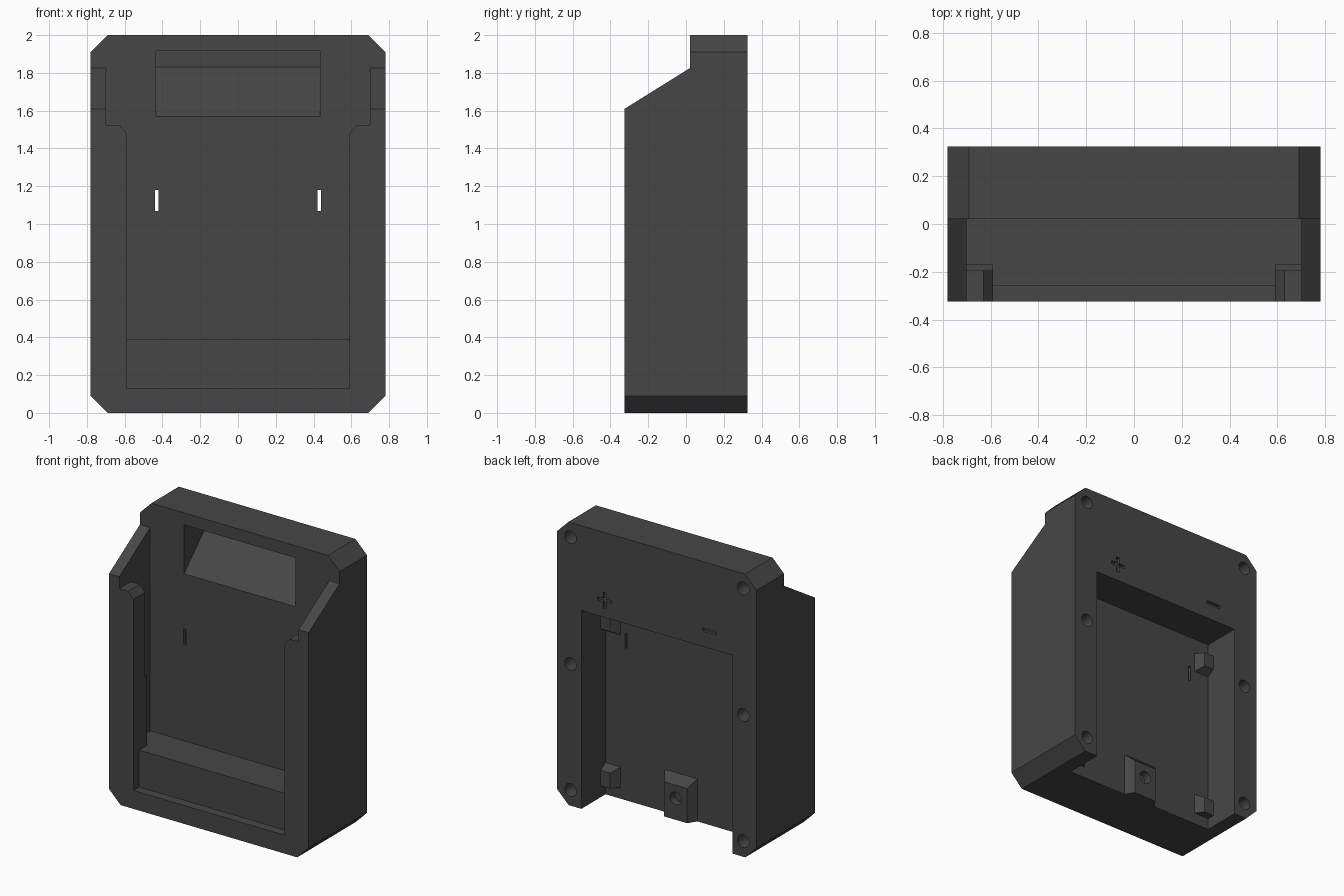
import bpy, bmesh, math
from mathutils import Vector

if "Cube" in bpy.data.objects:
    bpy.data.objects.remove(bpy.data.objects["Cube"])

plastic = bpy.data.materials.new("charcoal_plastic")
plastic.diffuse_color = (0.062, 0.062, 0.062, 1)
plastic.use_nodes = True
plastic.node_tree.nodes["Principled BSDF"].inputs["Base Color"].default_value = plastic.diffuse_color


def finish(name, bm):
    bmesh.ops.recalc_face_normals(bm, faces=bm.faces)
    me = bpy.data.meshes.new(name)
    bm.to_mesh(me)
    bm.free()
    ob = bpy.data.objects.new(name, me)
    bpy.context.collection.objects.link(ob)
    me.materials.append(plastic)
    return ob


def prism(name, pts, axis, lo, hi):
    """Extrude a 2D outline: axis 'y' takes (x, z) points, axis 'x' takes (y, z)."""
    def place(p, d):
        return Vector((p[0], d, p[1])) if axis == 'y' else Vector((d, p[0], p[1]))
    bm = bmesh.new()
    a = [bm.verts.new(place(p, lo)) for p in pts]
    b = [bm.verts.new(place(p, hi)) for p in pts]
    n = len(pts)
    bm.faces.new(a)
    bm.faces.new(b[::-1])
    for i in range(n):
        bm.faces.new((a[i], a[(i + 1) % n], b[(i + 1) % n], b[i]))
    return finish(name, bm)


def box(name, x0, x1, y0, y1, z0, z1):
    return prism(name, [(x0, z0), (x1, z0), (x1, z1), (x0, z1)], 'y', y0, y1)


def frustum(name, base, top, y0, y1):
    """Tapered block; base and top are (x0, x1, z0, z1) rectangles at y0 and y1."""
    bm = bmesh.new()
    rings = []
    for (x0, x1, z0, z1), y in ((base, y0), (top, y1)):
        rings.append([bm.verts.new((x, y, z))
                      for x, z in ((x0, z0), (x1, z0), (x1, z1), (x0, z1))])
    a, b = rings
    bm.faces.new(a)
    bm.faces.new(b[::-1])
    for i in range(4):
        j = (i + 1) % 4
        bm.faces.new((a[i], a[j], b[j], b[i]))
    return finish(name, bm)


def drill(name, x, z, r, y0, y1):
    pts = [(x + r * math.cos(math.tau * i / 24), z + r * math.sin(math.tau * i / 24))
           for i in range(24)]
    return prism(name, pts, 'y', y0, y1)


def combine(target, tool, op='DIFFERENCE'):
    mod = target.modifiers.new("cut", 'BOOLEAN')
    mod.operation, mod.solver, mod.object = op, 'EXACT', tool
    bpy.context.view_layer.objects.active = target
    bpy.ops.object.modifier_apply(modifier=mod.name)
    bpy.data.objects.remove(tool, do_unlink=True)


# Housing: chamfered front outline limited by the stepped side outline
W, D, H, C = 0.78, 0.325, 2.0, 0.09
outline = [(-W + C, 0), (W - C, 0), (W, C), (W, H - C),
           (W - C, H), (-W + C, H), (-W, H - C), (-W, C)]
body = prism("housing", outline, 'y', -D, D)
side = [(-0.325, -0.1), (0.5, -0.1), (0.5, 2.1), (0.02, 2.1), (0.02, 1.825), (-0.325, 1.61)]
combine(body, prism("side_outline", side, 'x', -1, 1), 'INTERSECT')

# Front bay: open top, wide channels behind the rails, rail opening, sill step
combine(body, box("bay_top", -0.70, 0.70, -0.5, 0.02, 1.525, 2.2))
combine(body, prism("bay_channel", [(-0.17, 0.39), (0.02, 0.39), (0.02, 1.6),
                                    (-0.195, 1.6), (-0.195, 0.88), (-0.17, 0.88)],
                    'x', -0.70, 0.70))
opening = [(-0.59, 0.39), (0.59, 0.39), (0.59, 1.48), (0.63, 1.525), (0.63, 1.6),
           (-0.63, 1.6), (-0.63, 1.525), (-0.59, 1.48)]
combine(body, prism("rail_opening", opening, 'y', -0.5, -0.1))
combine(body, box("sill_step", -0.59, 0.59, -0.5, -0.26, 0.13, 0.5))

# Sloped latch pocket
combine(body, prism("latch_pocket", [(-0.03, 1.57), (0.02, 1.57), (0.285, 1.83),
                                     (0.285, 1.915), (-0.03, 1.915)], 'x', -0.435, 0.435))

# Rear bay, open at the bottom
combine(body, box("rear_bay", -0.59, 0.59, 0.055, 0.5, -0.2, 1.40))

for s in (-1, 1):
    # Contact slots and screw holes
    combine(body, box("slot", s * 0.43 - 0.009, s * 0.43 + 0.009, -0.05, 0.15, 1.07, 1.18))
    for z in (0.11, 1.0, 1.895):
        combine(body, drill("screw_hole", s * 0.675, z, 0.045, 0.14, 0.5))
    # Engraved horizontal bars of the polarity marks
    combine(body, box("bar", s * 0.41 - 0.055, s * 0.41 + 0.055, 0.305, 0.5, 1.508, 1.532))
combine(body, box("upright_bar", 0.398, 0.422, 0.305, 0.5, 1.465, 1.575))

# Corner stops in the rear bay
for s, side_name in ((-1, "left"), (1, "right")):
    for level, z0, z1, t0, t1 in (("lower", 0.08, 0.23, 0.08, 0.19),
                                  ("upper", 1.15, 1.29, 1.19, 1.29)):
        xb = sorted((s * 0.465, s * 0.60))
        xt = sorted((s * 0.515, s * 0.60))
        frustum(level + "_stop_" + side_name, (*xb, z0, z1), (*xt, t0, t1), 0.045, 0.11)

# Central screw boss
boss = frustum("screw_boss", (-0.13, 0.13, 0.0, 0.305), (-0.09, 0.09, 0.0, 0.245), 0.05, 0.115)
combine(boss, drill("boss_hole", 0, 0.15, 0.045, 0.06, 0.3))

# Smooth only the round holes
for ob in (body, boss):
    bpy.ops.object.select_all(action='DESELECT')
    ob.select_set(True)
    bpy.context.view_layer.objects.active = ob
    bpy.ops.object.shade_smooth_by_angle(angle=math.radians(25))
